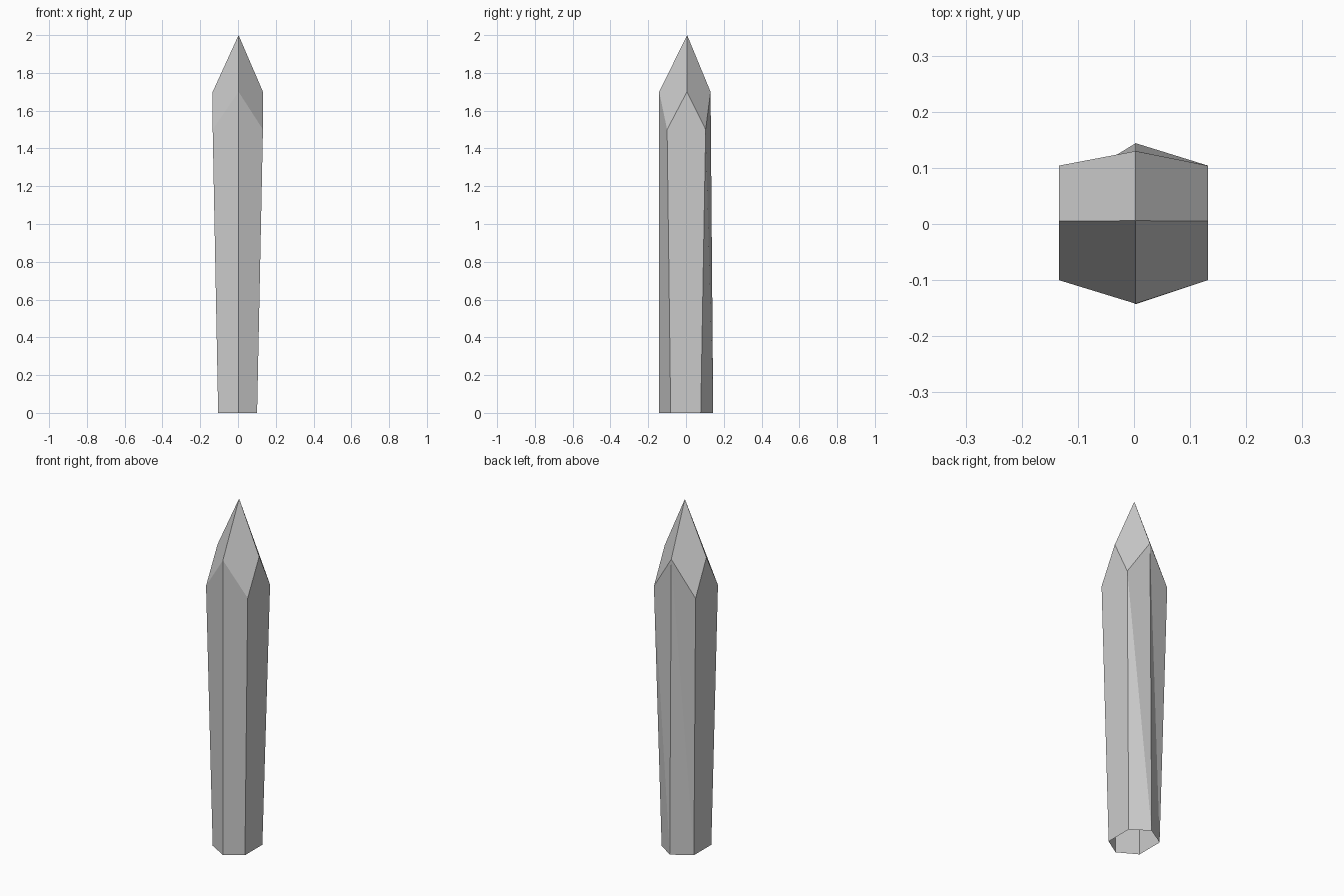
import bpy, bmesh

if "Cube" in bpy.data.objects:
    bpy.data.objects.remove(bpy.data.objects["Cube"])

bm = bmesh.new()

# Hexagonal rings, counter-clockwise from the front ridge
base = [bm.verts.new((x, y, 0)) for x, y in
        [(.003, -.143), (.101, -.081), (.101, .078), (.003, .144), (-.105, .078), (-.105, -.081)]]
top = [bm.verts.new(p) for p in
       [(.003, -.142, 1.7), (.132, -.1, 1.5), (.132, .104, 1.5),
        (.003, .13, 1.7), (-.134, .104, 1.5), (-.134, -.1, 1.5)]]
right_peak = bm.verts.new((.132, .005, 1.7))
left_peak = bm.verts.new((-.134, .005, 1.7))
tip = bm.verts.new((.003, .006, 2))

# Shaft sides (the base is open); the flat sides rise to a peak
for i in range(6):
    j = (i + 1) % 6
    if i == 1:
        bm.faces.new((base[i], base[j], top[j], right_peak, top[i]))
    elif i == 4:
        bm.faces.new((base[i], base[j], top[j], left_peak, top[i]))
    elif i == 2:  # twisted back faces are split along their crease
        bm.faces.new((base[2], base[3], top[2]))
        bm.faces.new((base[3], top[3], top[2]))
    elif i == 3:
        bm.faces.new((base[3], base[4], top[3]))
        bm.faces.new((base[4], top[4], top[3]))
    else:
        bm.faces.new((base[i], base[j], top[j], top[i]))

# Four kite-shaped facets of the point
for a, b, c in [(top[0], top[1], right_peak), (right_peak, top[2], top[3]),
                (top[3], top[4], left_peak), (left_peak, top[5], top[0])]:
    bm.faces.new((tip, a, b, c))

mesh = bpy.data.meshes.new("crystal_shard")
bm.to_mesh(mesh)
bm.free()
bpy.context.collection.objects.link(bpy.data.objects.new("crystal_shard", mesh))
